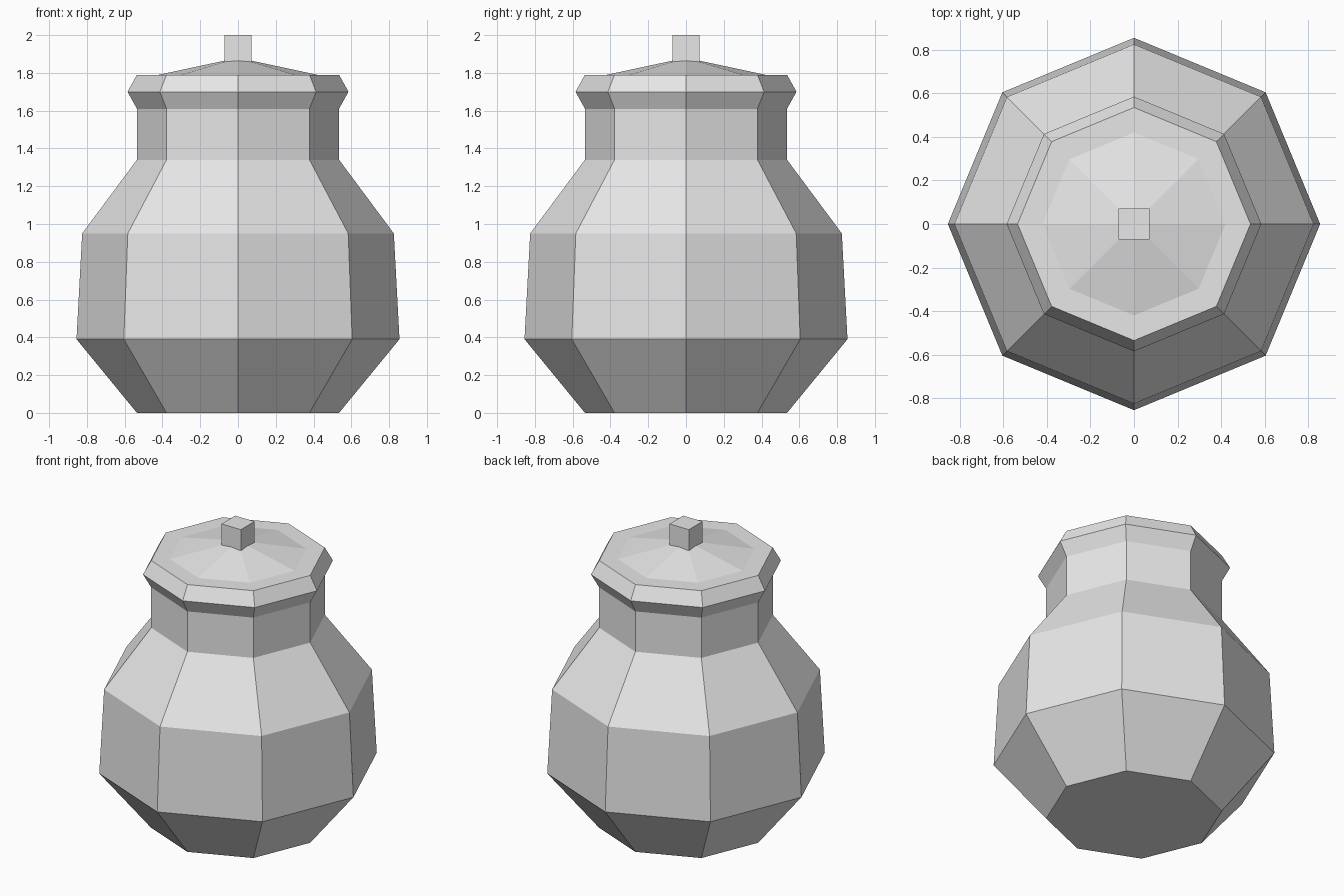
import bpy, bmesh
from math import cos, sin, pi

cube = bpy.data.objects.get("Cube")
if cube:
    bpy.data.objects.remove(cube, do_unlink=True)

SIDES = 8

clay = bpy.data.materials.new("light_grey")
clay.use_nodes = True
clay.diffuse_color = (0.8, 0.8, 0.8, 1)
clay.node_tree.nodes["Principled BSDF"].inputs["Base Color"].default_value = clay.diffuse_color


def add_object(name, bm):
    bmesh.ops.recalc_face_normals(bm, faces=bm.faces)
    mesh = bpy.data.meshes.new(name)
    bm.to_mesh(mesh)
    bm.free()
    mesh.materials.append(clay)
    obj = bpy.data.objects.new(name, mesh)
    bpy.context.collection.objects.link(obj)
    return obj


def lathe(name, profile):
    """Closed faceted solid from (radius, height) points; radius 0 makes a tip."""
    bm = bmesh.new()
    rings = []
    for r, z in profile:
        count = SIDES if r else 1
        rings.append([bm.verts.new((r * cos(2 * pi * i / SIDES),
                                    r * sin(2 * pi * i / SIDES), z)) for i in range(count)])
    for low, high in zip(rings, rings[1:]):
        for i in range(SIDES):
            j = (i + 1) % SIDES
            if len(high) == 1:
                bm.faces.new((low[i], low[j], high[0]))
            else:
                bm.faces.new((low[i], low[j], high[j], high[i]))
    bm.faces.new(rings[0][::-1])
    if len(rings[-1]) > 1:
        bm.faces.new(rings[-1])
    return add_object(name, bm)


# Pot body with shoulder, neck and flared rim
lathe("pot_body", [(0.535, 0), (0.855, 0.39), (0.825, 0.95), (0.535, 1.34),
                   (0.535, 1.61), (0.585, 1.70), (0.535, 1.79)])

# Shallow pointed lid
lathe("lid", [(0.42, 1.785), (0.42, 1.79), (0, 1.88)])

# Square knob on the lid
bm = bmesh.new()
bmesh.ops.create_cube(bm, size=1)
bmesh.ops.scale(bm, vec=(0.144, 0.144, 0.16), verts=bm.verts)
bmesh.ops.translate(bm, vec=(0, 0, 1.92), verts=bm.verts)
add_object("lid_knob", bm)
